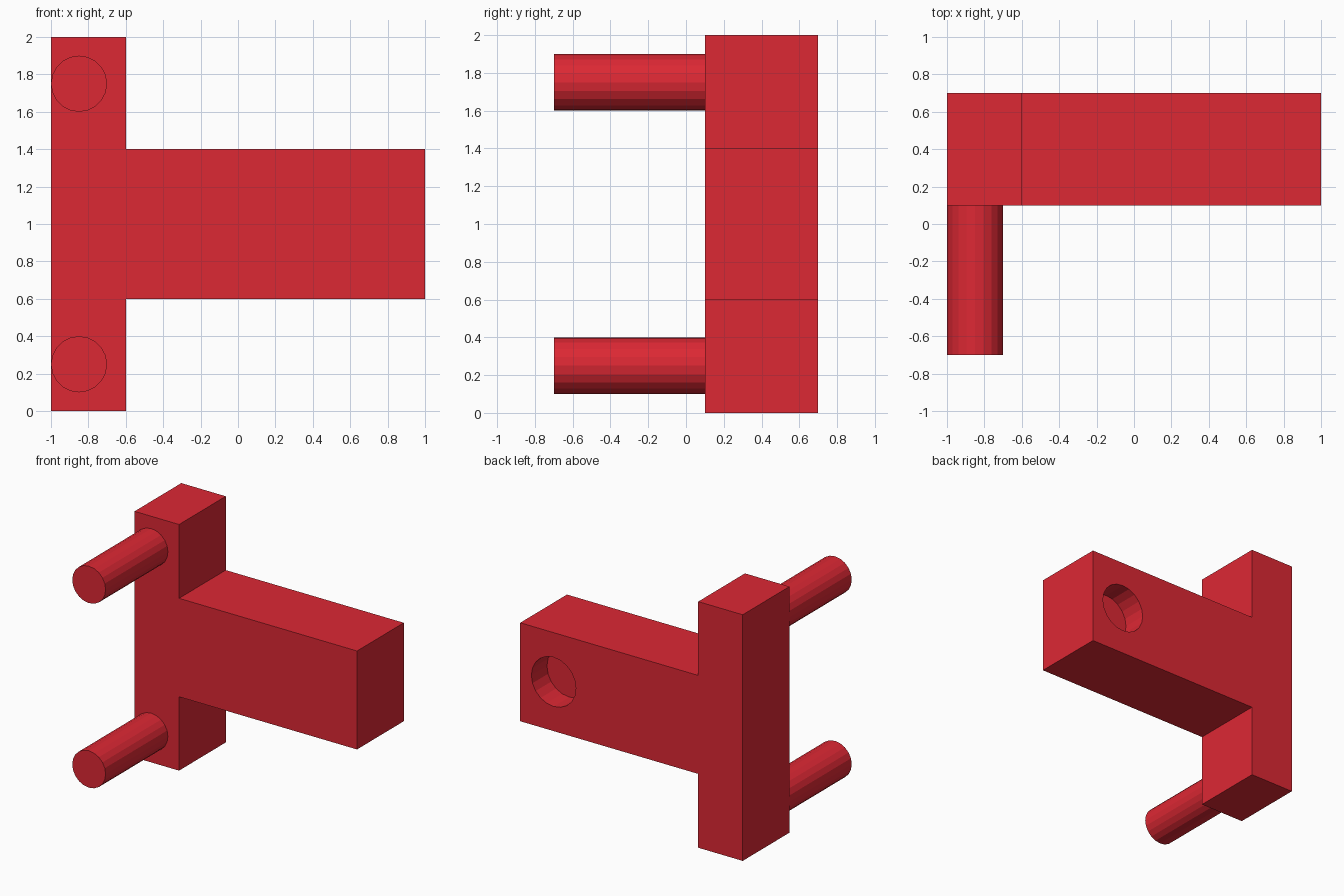
import bpy
import bmesh
from math import pi

if "Cube" in bpy.data.objects:
    bpy.data.objects.remove(bpy.data.objects["Cube"])

red = bpy.data.materials.new("red_plastic")
red.diffuse_color = (0.72, 0.021, 0.034, 1)
red.use_nodes = True
red.node_tree.nodes["Principled BSDF"].inputs["Base Color"].default_value = red.diffuse_color


def cylinder(name, x, z, radius, y0, y1, sides=20):
    """Flat-shaded cylinder lying along y from y0 to y1."""
    bpy.ops.mesh.primitive_cylinder_add(
        vertices=sides, radius=radius, depth=y1 - y0,
        location=(x, (y0 + y1) / 2, z), rotation=(pi / 2, 0, 0))
    obj = bpy.context.object
    obj.name = name
    obj.data.materials.append(red)
    return obj


# Body: sideways T profile extruded along y
profile = [(-1, 0), (-0.6, 0), (-0.6, 0.6), (1, 0.6),
           (1, 1.4), (-0.6, 1.4), (-0.6, 2), (-1, 2)]
bm = bmesh.new()
face = bm.faces.new([bm.verts.new((x, 0.1, z)) for x, z in profile])
side = bmesh.ops.extrude_face_region(bm, geom=[face])["geom"]
bmesh.ops.translate(bm, vec=(0, 0.6, 0),
                    verts=[v for v in side if isinstance(v, bmesh.types.BMVert)])
bmesh.ops.recalc_face_normals(bm, faces=bm.faces)
mesh = bpy.data.meshes.new("body")
bm.to_mesh(mesh)
bm.free()
body = bpy.data.objects.new("body", mesh)
bpy.context.collection.objects.link(body)
mesh.materials.append(red)

# Blind round socket in the back of the arm
cutter = cylinder("socket_cutter", 0.7, 1.0, 0.2, 0.5, 0.9)
cutter.hide_render = True
cut = body.modifiers.new("socket", 'BOOLEAN')
cut.operation = 'DIFFERENCE'
cut.solver = 'EXACT'
cut.object = cutter
bpy.context.view_layer.objects.active = body
bpy.ops.object.modifier_apply(modifier=cut.name)
bpy.data.objects.remove(cutter)

# Two pegs on the front
for name, z in (("lower_peg", 0.25), ("upper_peg", 1.75)):
    cylinder(name, -0.85, z, 0.15, -0.7, 0.1)
